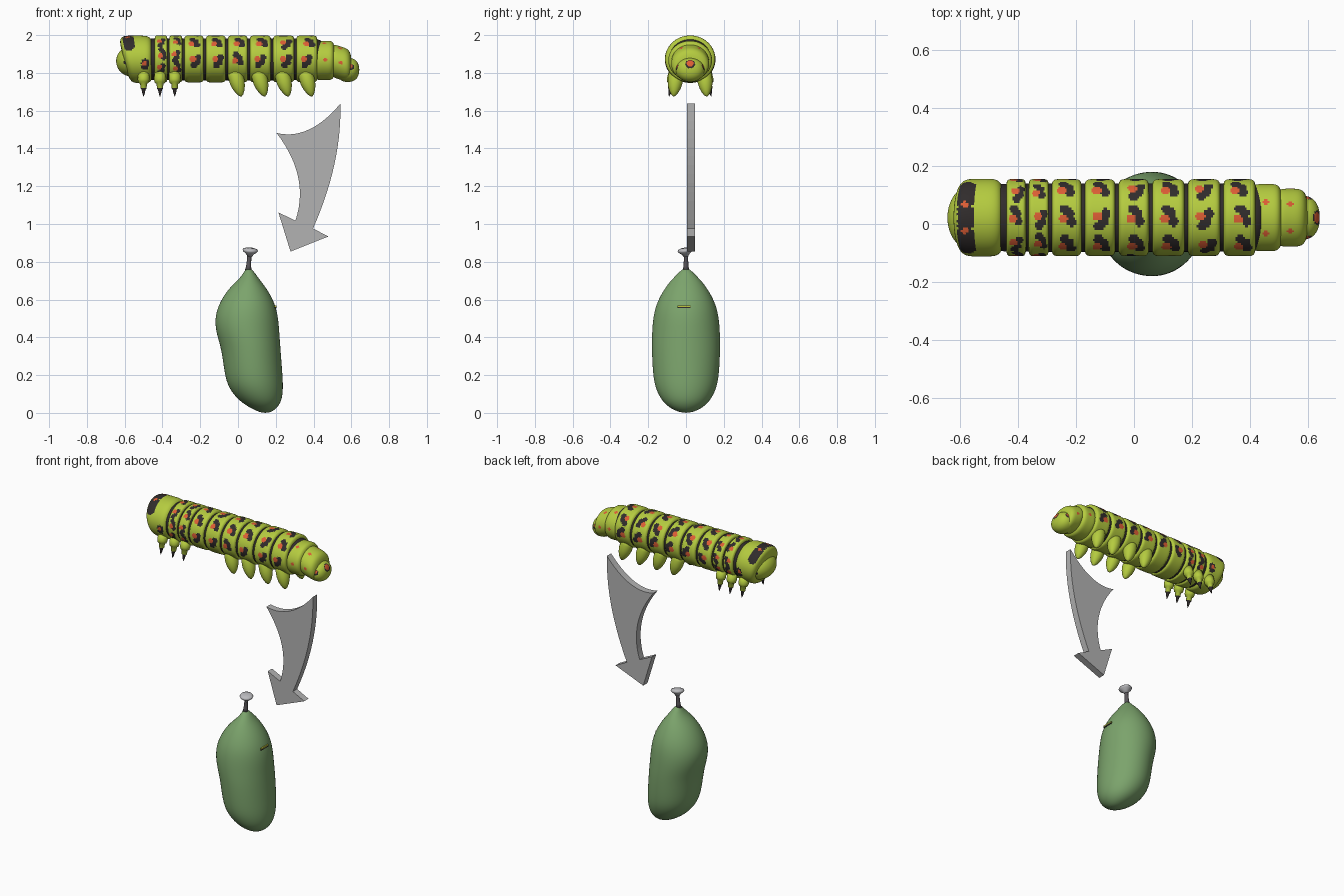
import bpy, bmesh, math, random
from mathutils import Vector

random.seed(4)
old = bpy.data.objects.get("Cube")
if old:
    bpy.data.objects.remove(old, do_unlink=True)


def material(name, r, g, b):
    m = bpy.data.materials.new(name)
    m.use_nodes = True
    m.diffuse_color = (r, g, b, 1)
    m.node_tree.nodes["Principled BSDF"].inputs["Base Color"].default_value = (r, g, b, 1)
    return m


lime = material("lime_skin", 0.46, 0.60, 0.05)
black = material("black_marking", 0.03, 0.025, 0.025)
orange = material("orange_spot", 0.72, 0.11, 0.035)
green = material("leaf_green", 0.20, 0.37, 0.15)
grey = material("arrow_grey", 0.45, 0.45, 0.45)
stem_grey = material("stem_grey", 0.10, 0.09, 0.10)
pad_grey = material("pad_grey", 0.50, 0.50, 0.52)
yellow = material("yellow_slit", 0.55, 0.58, 0.05)
SKIN, BLACK, ORANGE = 0, 1, 2
MID_Y = 0.022


def finish(name, bm, mats, smooth=True):
    bmesh.ops.remove_doubles(bm, verts=bm.verts, dist=1e-5)
    bmesh.ops.recalc_face_normals(bm, faces=bm.faces)
    for f in bm.faces:
        f.smooth = smooth
    me = bpy.data.meshes.new(name)
    bm.to_mesh(me)
    bm.free()
    for m in mats:
        me.materials.append(m)
    ob = bpy.data.objects.new(name, me)
    bpy.context.collection.objects.link(ob)
    return ob


def loft(bm, rings):
    """Skin a list of closed point rings and cap both ends."""
    loops = [[bm.verts.new(p) for p in ring] for ring in rings]
    n = len(loops[0])
    for a, b in zip(loops, loops[1:]):
        for i in range(n):
            j = (i + 1) % n
            bm.faces.new((a[i], a[j], b[j], b[i]))
    bm.faces.new(loops[0])
    bm.faces.new(loops[-1])


def blob(name, x0, x1, ry, rz, z, p, spots=(), tilt=0, lean=0, skin=lime):
    """Rounded barrel along x; spots are (u, degrees from top, radius, slot)."""
    xc, h = (x0 + x1) / 2, (x1 - x0) / 2

    def point(u, a):
        r = max(1 - abs(u) ** p, 0) ** (1 / p)
        c, s = math.cos(a), math.sin(a)
        return Vector((xc + h * u + tilt * (1 - u) / 2 * rz * r * c,
                       MID_Y + ry * r * s, z + rz * r * c - lean * h * u))

    bm = bmesh.new()
    us = [0.9997 * math.sin(math.pi * (i / 28 - 0.5)) for i in range(29)]
    loft(bm, [[point(u, math.tau * k / 96) for k in range(96)] for u in us])
    marks = [(point(u, math.radians(d)), rad, slot) for u, d, rad, slot in spots]
    for f in bm.faces:
        c = f.calc_center_median()
        for q, rad, slot in marks:
            if (c - q).length < rad:
                f.material_index = slot
    return finish(name, bm, [skin, black, orange])


def lathe(name, start, end, profile, mats, switch=2.0, n=24):
    """Turned shape from start to end; second material past the switch ratio."""
    start, end = Vector(start), Vector(end)
    axis = end - start
    turn = axis.to_track_quat('Z', 'Y')
    bm = bmesh.new()
    loft(bm, [[start + axis * t + turn @ Vector((r * math.cos(math.tau * k / n),
               r * math.sin(math.tau * k / n), 0)) for k in range(n)]
              for t, r in profile])
    for f in bm.faces:
        f.material_index = int((f.calc_center_median() - start).dot(axis)
                               / axis.length_squared > switch)
    return finish(name, bm, mats)


def body_spots(angles, size):
    """Orange dots, each partly wrapped by a slanted black patch."""
    dark, bright = [], []
    for d in angles:
        u = random.uniform(-0.2, 0.1)
        side = random.choice((-1, 1))
        for du, da in ((0.42, -6), (0.3, 6), (0.0, 13)):
            dark.append((u + du, d + side * da, size, BLACK))
        bright.append((u - 0.1, d - side * 2, size * 0.95, ORANGE))
    return dark + bright


# Caterpillar head and collar
blob("caterpillar_head", -0.645, -0.475, 0.112, 0.082, 1.862, 2,
     [(-0.4, s * 95, 0.012, BLACK) for s in (-1, 1)])
band = [(-0.45, d, 0.027, BLACK) for d in range(-56, 57, 7)]
band += [(-0.45, s * 20, 0.012, ORANGE) for s in (-1, 1)]
for s in (-1, 1):
    band += [(0.45, s * 98, 0.022, BLACK), (0.4, s * 108, 0.02, BLACK),
             (0.4, s * 100, 0.013, ORANGE)]
blob("collar_segment", -0.605, -0.45, 0.134, 0.125, 1.872, 5, band, tilt=-0.25)

# Main body segments around a dark core that shows in the seams
blob("body_core", -0.52, 0.45, 0.118, 0.111, 1.872, 12, skin=black)
edges = [-0.446, -0.369, -0.290, -0.176, -0.059, 0.057, 0.180, 0.303, 0.425]
for i, (a, b) in enumerate(zip(edges, edges[1:])):
    thin = i < 2
    angles = (-112, -80, -42, 0, 42, 80, 112) if thin else (-92, -47, 0, 47, 92)
    blob("body_segment_%d" % (i + 1), a + 0.003, b - 0.003, 0.133, 0.124, 1.874, 8,
         body_spots(angles, 0.0145 if thin else 0.0175))

# Tapering rear
dots = [(0.0, s * 28, 0.011, ORANGE) for s in (-1, 1)]
dots += [(0.1, s * 88, 0.010, ORANGE) for s in (-1, 1)]
blob("rear_segment", 0.40, 0.512, 0.116, 0.104, 1.866, 5, dots)
blob("rump_segment", 0.48, 0.60, 0.100, 0.088, 1.853, 4, dots, lean=0.3)
tail_dots = [(0.9, 0, 0.026, BLACK), (0.88, 0, 0.019, ORANGE)]
for s in (-1, 1):
    tail_dots += [(0.3, s * 75, 0.018, BLACK), (0.25, s * 72, 0.012, ORANGE)]
blob("tail_tip", 0.52, 0.642, 0.076, 0.064, 1.816, 2.3, tail_dots)

# Legs in mirrored pairs
claw = [(0, 0.03), (0.3, 0.031), (0.42, 0.027), (0.46, 0.018), (0.66, 0.016),
        (0.7, 0.011), (0.85, 0.007), (1, 0.001)]
stub = [(0, 0.034), (0.2, 0.040), (0.45, 0.040), (0.65, 0.034), (0.82, 0.024),
        (0.94, 0.013), (1, 0.002)]
for s, side in ((1, "left"), (-1, "right")):
    for i, x in enumerate((-0.5, -0.413, -0.335)):
        lathe("%s_front_leg_%d" % (side, i + 1), (x, MID_Y + s * 0.085, 1.80),
              (x, MID_Y + s * 0.112, 1.675), claw, [lime, black], 0.67)
    for i in range(4):
        x = -0.022 + 0.1245 * i
        lathe("%s_proleg_%d" % (side, i + 1), (x, MID_Y + s * 0.072, 1.815),
              (x + 0.04, MID_Y + s * 0.088, 1.675), stub, [lime])


# Curved arrow plate
def arc(a, c, b, n=14):
    a, b, c = Vector(a), Vector(b), Vector(c)
    return [a * (1 - t) ** 2 + c * 2 * t * (1 - t) + b * t * t
            for t in (i / n for i in range(n + 1))]


outline = arc((0.542, 1.637), (0.377, 1.44), (0.204, 1.482))
outline += arc((0.204, 1.482), (0.382, 1.25), (0.304, 1.018))[1:]
outline += [Vector(p) for p in ((0.214, 1.061), (0.278, 0.854), (0.479, 0.934))]
outline += arc((0.397, 0.976), (0.55, 1.32), (0.542, 1.637))[:-1]
bm = bmesh.new()
loft(bm, [[(p.x, y, p.y) for p in outline] for y in (0.004, 0.048)])
finish("curved_arrow", bm, [grey], smooth=False)

# Chrysalis: rows of height, left x, right x, half depth
sections = [(0.0, 0.125, 0.165, 0.02), (0.018, 0.08, 0.20, 0.075),
            (0.06, 0.008, 0.232, 0.127), (0.13, -0.05, 0.24, 0.163),
            (0.204, -0.072, 0.236, 0.176), (0.336, -0.087, 0.226, 0.182),
            (0.415, -0.114, 0.220, 0.181), (0.495, -0.125, 0.215, 0.176),
            (0.574, -0.104, 0.199, 0.160), (0.653, -0.055, 0.157, 0.118),
            (0.706, 0.002, 0.114, 0.076), (0.735, 0.026, 0.094, 0.045),
            (0.765, 0.042, 0.070, 0.017)]
bm = bmesh.new()
loft(bm, [[((a + b) / 2 + (b - a) / 2 * math.cos(math.tau * k / 32),
            d * math.sin(math.tau * k / 32), z) for k in range(32)]
          for z, a, b, d in sections])
pod = finish("chrysalis", bm, [green])
pod.modifiers.new("smooth", 'SUBSURF').levels = 2
pod.modifiers["smooth"].render_levels = 2

# Stem and its flared pad
lathe("chrysalis_stem", (0.054, 0, 0.75), (0.062, 0, 0.848),
      [(0, 0.018), (0.3, 0.013), (0.7, 0.011), (1, 0.014)], [stem_grey])
lathe("stem_pad", (0.062, 0, 0.828), (0.066, -0.006, 0.873),
      [(0, 0.012), (0.3, 0.022), (0.55, 0.037), (0.72, 0.041), (0.88, 0.037),
       (1, 0.02)], [pad_grey])

# Thin slit on the chrysalis flank
for name, z, mat in (("slit_light", 0.565, yellow), ("slit_dark", 0.558, black)):
    bm = bmesh.new()
    bmesh.ops.create_cube(bm, size=1)
    for v in bm.verts:
        v.co = (0.199 + v.co.x * 0.009, -0.01 + v.co.y * 0.07, z + v.co.z * 0.007)
    finish(name, bm, [mat], smooth=False)
